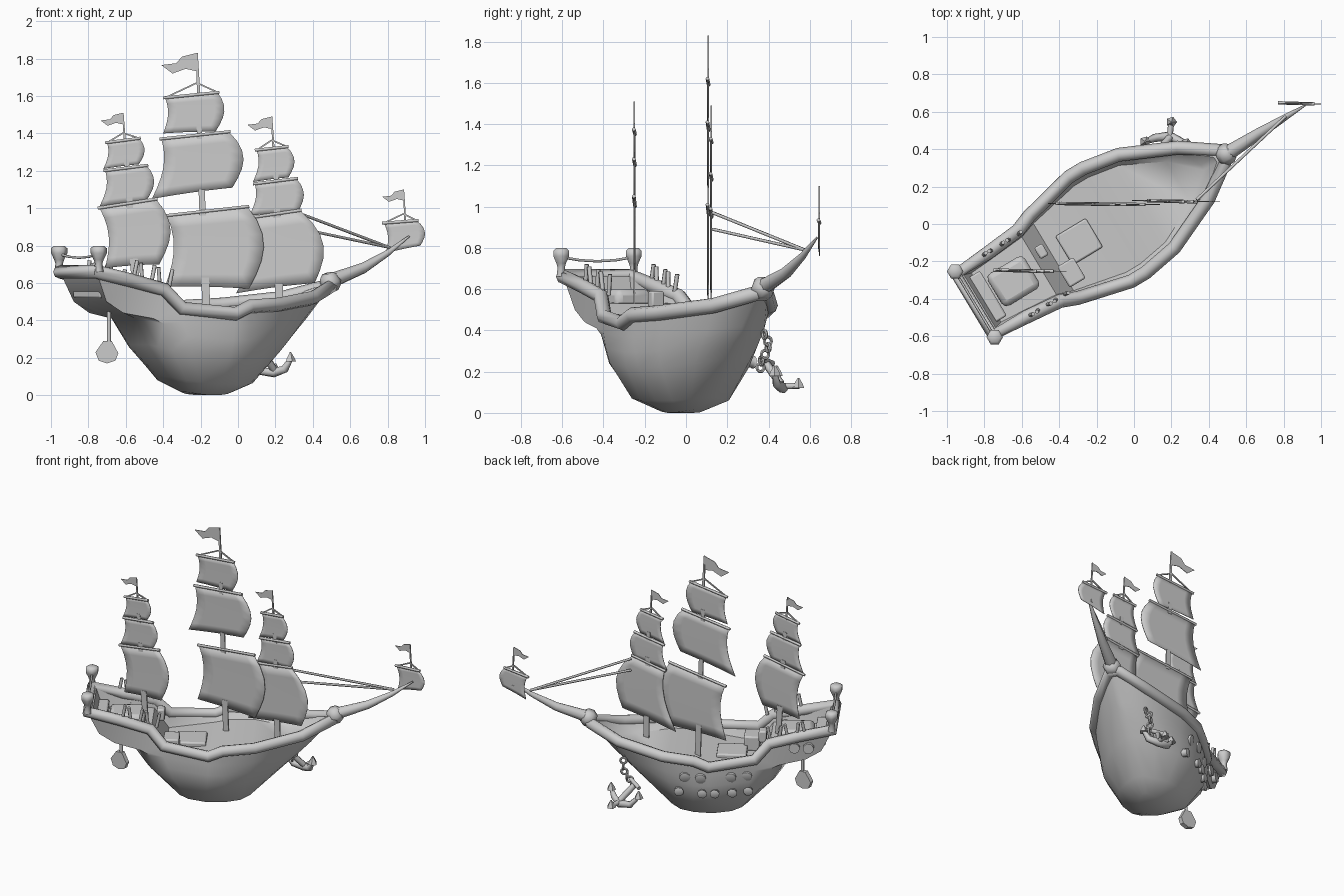
import bpy, math
from math import sin, cos, pi
from mathutils import Vector, Matrix

if "Cube" in bpy.data.objects:
    bpy.data.objects.remove(bpy.data.objects["Cube"])

A = math.radians(31)


def W(u, v, z):
    """Ship axes (u forward, v to port of the centreline) to world."""
    v += .07
    return Vector((u * cos(A) - v * sin(A), u * sin(A) + v * cos(A), z))


def smooth(o, angle=40):
    bpy.ops.object.select_all(action='DESELECT')
    o.select_set(True)
    bpy.context.view_layer.objects.active = o
    bpy.ops.object.shade_smooth_by_angle(angle=math.radians(angle))


def mesh(name, verts, faces, angle=None, thick=0):
    me = bpy.data.meshes.new(name)
    me.from_pydata([tuple(p) for p in verts], [], faces)
    o = bpy.data.objects.new(name, me)
    bpy.context.collection.objects.link(o)
    if thick:
        m = o.modifiers.new("thickness", 'SOLIDIFY')
        m.thickness, m.offset = thick, 0
    if angle:
        smooth(o, angle)
    return o


def tube(name, pts, r, closed=False, radii=None, res=1):
    cu = bpy.data.curves.new(name, 'CURVE')
    cu.dimensions = '3D'
    cu.bevel_depth, cu.bevel_resolution, cu.use_fill_caps = r, res, True
    s = cu.splines.new('POLY')
    s.points.add(len(pts) - 1)
    for i, p in enumerate(pts):
        s.points[i].co = (*p, 1)
        s.points[i].radius = radii[i] if radii else 1
    s.use_cyclic_u = closed
    o = bpy.data.objects.new(name, cu)
    bpy.context.collection.objects.link(o)
    bpy.ops.object.select_all(action='DESELECT')
    o.select_set(True)
    bpy.context.view_layer.objects.active = o
    bpy.ops.object.convert(target='MESH')
    smooth(bpy.context.object, 62)


def strip(name, a, b, w0, w1):
    """Flat spar in a plane facing -y, from a to b."""
    a, b = Vector(a), Vector(b)
    d = (b - a).normalized()
    p = Vector((-d.z, 0, d.x))
    mesh(name, [a - p * w0, b - p * w1, b + p * w1, a + p * w0], [(0, 1, 2, 3)], thick=.008)


def lathe(name, base, axis, profile, n=6):
    """Profile of (radius, distance along the axis) turned about an axis."""
    q = Vector((0, 0, 1)).rotation_difference(Vector(axis).normalized())
    vs = [Vector(base) + q @ Vector((r * cos(2 * pi * k / n), r * sin(2 * pi * k / n), h))
          for r, h in profile for k in range(n)]
    fs = [(j * n + k, j * n + (k + 1) % n, (j + 1) * n + (k + 1) % n, (j + 1) * n + k)
          for j in range(len(profile) - 1) for k in range(n)]
    fs += [tuple(range(n))[::-1], tuple(range(len(vs) - n, len(vs)))]
    return mesh(name, vs, fs, 62)


def box(name, u, v, z, su, sv, sz, bevel=.01):
    bpy.ops.mesh.primitive_cube_add(size=1)
    o = bpy.context.object
    o.name = name
    o.matrix_world = Matrix.Translation(W(u, v, z)) @ Matrix.Rotation(A, 4, 'Z')
    o.scale = (su, sv, sz)
    bpy.ops.object.transform_apply(location=False, rotation=False)
    b = o.modifiers.new("bevel", 'BEVEL')
    b.width, b.segments = bevel, 2
    smooth(o)


# Hull: nine stations from stern to bow, each given at several heights (u, half width, z)
low = [(-.42, .06, .10), (-.40, .11, .09), (-.37, .15, .08), (-.31, .19, .07), (-.19, .21, .06),
       (-.07, .20, .06), (.02, .16, .06), (.08, .09, .065), (.11, .03, .075)]
mid = [(-.58, .10, .27), (-.55, .15, .26), (-.49, .21, .24), (-.40, .26, .24), (-.18, .30, .22),
       (-.07, .295, .22), (.06, .25, .22), (.22, .15, .24), (.30, .03, .26)]
high = [(-.88, .17, .50), (-.78, .175, .44), (-.61, .21, .41), (-.46, .26, .39), (-.17, .32, .37),
        (-.08, .32, .37), (.11, .28, .38), (.35, .16, .40), (.46, .03, .42)]
top = [(-.955, .19, .66), (-.75, .20, .615), (-.55, .22, .565), (-.46, .255, .465), (-.17, .325, .435),
       (-.08, .325, .475), (.12, .29, .485), (.41, .16, .52), (.60, .03, .58)]
keel = [(-.15 + .55 * (u + .15), w * .35, .25 * (u + .15) ** 2) for u, w, z in low]
neck = [(-.67, .12, .41), (-.65, .16, .41), (-.55, .22, .38)]
neck += [((a[0] + b[0]) / 2, (a[1] + b[1]) / 2 + .006, (a[2] + b[2]) / 2) for a, b in zip(mid[3:], high[3:])]
inner = [(max(min(u, .55), -.92), max(w - .025, .015), z) for u, w, z in top]
deck = [(max(u * (.78 if u > 0 else 1), -.88), max(w * .86 - .01, .012), z)
        for (u, w, _), z in zip(top, (.54, .54, .53, .38, .40, .42, .44, .45, .48))]
rows = [keel, low, mid, neck, high, top, inner, deck]
n, m = len(top), len(rows)
vs = [W(r[i][0], s * r[i][1], r[i][2]) for s in (1, -1) for r in rows for i in range(n)]
L = lambda j, i: j * n + i
R = lambda j, i: (m + j) * n + i
fs = []
for j in range(m - 1):
    for i in range(n - 1):
        fs.append((L(j, i), L(j + 1, i), L(j + 1, i + 1), L(j, i + 1)))
        fs.append((R(j, i), R(j, i + 1), R(j + 1, i + 1), R(j + 1, i)))
    fs.append((L(j, 0), R(j, 0), R(j + 1, 0), L(j + 1, 0)))
    fs.append((L(j, n - 1), L(j + 1, n - 1), R(j + 1, n - 1), R(j, n - 1)))
for i in range(n - 1):
    fs.append((L(0, i), L(0, i + 1), R(0, i + 1), R(0, i)))
    fs.append((L(m - 1, i), R(m - 1, i), R(m - 1, i + 1), L(m - 1, i + 1)))
mesh("hull", vs, fs, 50)

# Gunwale rail around the top
ring = [W(u, w, z) for u, w, z in top] + [W(u, -w, z) for u, w, z in reversed(top)]
tube("gunwale_rail", ring, .037, closed=True, res=2)

# Deck fittings
box("main_hatch", -.30, 0, .395, .19, .18, .05)
box("steps", -.42, -.12, .43, .10, .13, .10)
box("wheel_stand", -.50, .06, .55, .05, .07, .08)
box("cabin_roof", -.71, .0, .55, .23, .20, .10, .03)
box("stern_bench", -.87, 0, .56, .07, .28, .08)

# Quarterdeck balusters and stern lanterns
for s in (1, -1):
    for k in range(5):
        u = -.78 + .055 * k + (.0 if s > 0 else .05)
        z = .65 - .012 * k
        tube("baluster", [W(u, s * .20, z - .03), W(u + (.02, -.012)[k % 2], s * .205, z + .07)], .011)
    lathe("stern_lantern", W(-.95, s * .205, .66), (0, 0, 1),
          [(.026, 0), (.02, .045), (.027, .065), (.044, .10), (.044, .125), (.03, .138)])
tube("stern_rope", [W(-.95, v, .735 + .5 * v * v) for v in (-.19, -.1, 0, .1, .19)], .007)

# Bowsprit
tube("bowsprit", [(.48, .365, .605), (.67, .485, .68), (.80, .565, .76), (.915, .635, .85)], .042,
     radii=[1, .7, .42, .12], res=2)
lathe("bow_knob", (.455, .35, .59), (.8, .48, .3), [(.035, 0), (.058, .03), (.058, .065), (.035, .095)])


def sail(y, xl, zl, xr, zr, bl, zbl, br, zbr):
    """A square sail that billows towards +x, hung from its yard."""
    N = 6
    bulge = .22 * (zl - zbl)
    v = []
    for j in range(N + 1):
        t = j / N
        for k in range(N + 1):
            s = k / N
            x = (xl + (xr - xl) * s) * (1 - t) + (bl + (br - bl) * s) * t
            z = (zl + (zr - zl) * s) * (1 - t) + (zbl + (zbr - zbl) * s) * t
            v.append((x + bulge * sin(pi * t ** .9) * (.5 + .5 * s),
                      y + .003 * (1 - 2 * s), z + .06 * bulge * t * sin(pi * s)))
    f = [(j * (N + 1) + k, j * (N + 1) + k + 1, (j + 1) * (N + 1) + k + 1, (j + 1) * (N + 1) + k)
         for j in range(N) for k in range(N)]
    mesh("sail", v, f, 40, .004)
    tube("yard", [(xl - .01, y + .003, zl), (xr + .01, y - .003, zr)], .009)


def flag(x, y, z0, z1, s):
    strip("flag_pole", (x + .01, y, z0), (x, y, z1), .009 * s, .005 * s)
    p = [(0, 0), (-.08, -.02), (-.11, -.055), (-.19, -.065), (-.13, -.11), (-.06, -.085), (.01, -.10)]
    mesh("flag", [(x + s * a, y, z1 + s * b) for a, b in p], [(0, 1, 5, 6), (1, 2, 4, 5), (2, 3, 4)], thick=.004)


# Masts: y, foot, head, flag (x, top, size), sails from the lowest up
rigs = [
    (.107, (-.165, .36), (-.215, 1.62), (-.22, 1.83, 1),
     [(-.38, .96, .05, 1.01, -.39, .58, .06, .57), (-.41, 1.37, -.05, 1.41, -.46, 1.05, -.03, 1.11),
      (-.39, 1.59, -.11, 1.62, -.40, 1.40, -.12, 1.41)]),
    (-.25, (-.54, .50), (-.605, 1.37), (-.615, 1.51, .63),
     [(-.74, 1.0, -.44, 1.05, -.71, .68, -.42, .70), (-.71, 1.20, -.49, 1.23, -.74, 1.01, -.49, 1.04),
      (-.70, 1.35, -.53, 1.375, -.72, 1.21, -.53, 1.235)]),
    (.122, (.225, .36), (.20, 1.33), (.18, 1.49, .68),
     [(.08, .95, .33, .99, -.01, .545, .41, .60), (.09, 1.13, .31, 1.16, .06, .96, .32, .98),
      (.10, 1.31, .26, 1.33, .08, 1.14, .27, 1.165)]),
    (.645, (.89, .83), (.89, .94), (.885, 1.10, .6), [(.78, .92, .955, .935, .79, .76, .975, .80)])]
for y, foot, head, fl, sails in rigs:
    # Mast shows only below each sail, up to the sail's lower edge
    r = .021 if len(sails) > 1 else .008
    spans = [(foot[1], sails[0][5] + .05)]
    spans += [(lo[1], up[5] + .05) for lo, up in zip(sails, sails[1:])]
    for z0, z1 in spans:
        x0, x1 = [foot[0] + (head[0] - foot[0]) * (z - foot[1]) / (head[1] - foot[1]) for z in (z0, z1)]
        strip("mast", (x0, y, z0), (x1, y, z1), r, r)
        r *= .8
    for s in sails:
        sail(y, *s)
    flag(fl[0], y, head[1] - .02, fl[1], fl[2])
    xl, zl, xr, zr = sails[-1][:4]
    for x, z in ((xl, zl), (xr, zr)):
        strip("yard_sling", (x, y, z), (fl[0], y, head[1] + .05 * fl[2]), .004, .004)

# Forestays
for z in (.97, .89):
    tube("forestay", [(.335, .13, z), (.81, .575, .79)], .008)

# Steering oar under the stern
tube("oar_shaft", [(-.69, -.31, .46), (-.69, -.31, .26)], .011)
mesh("oar_blade", [(x - .70, -.31, z) for x, z in
                   [(-.02, .29), (.025, .29), (.06, .225), (.045, .185), (0, .17), (-.045, .185), (-.062, .23)]],
     [tuple(range(7))], thick=.03)

# Portholes and cannons on the port side
side = (W(0, 1, 0) - W(0, 0, 0)).normalized()
for u, w in [(-.02, .295), (-.12, .31), (-.31, .28), (-.41, .255)]:
    lathe("porthole", W(u, w, .355), side - Vector((0, 0, .25)), [(.036, 0), (.036, .018), (.025, .022)], 10)
for u, w in [(.02, .27), (-.13, .295), (-.21, .29), (-.32, .27), (-.42, .235)]:
    lathe("cannon", W(u, w - .02, .25), side - Vector((0, 0, .1)), [(.030, 0), (.026, .04), (.032, .05), (.022, .055)], 8)
for u in (-.80, -.71):
    lathe("stern_porthole", W(u, .17, .53), side, [(.036, 0), (.036, .04)], 8)

# Anchor and chain at the port bow
for k in range(6):
    t = k / 5
    bpy.ops.mesh.primitive_torus_add(location=(.22 - .05 * t, .38 + .02 * sin(5 * t), .38 - .16 * t), major_radius=.02,
                                     minor_radius=.008, major_segments=10, minor_segments=6,
                                     rotation=(pi / 2, 0, pi / 2 * (k % 2) + .5))
    bpy.context.object.name = "chain_link"
    smooth(bpy.context.object)
tube("anchor_shank", [(.12, .38, .25), (.19, .46, .14)], .02)
tube("anchor_stock", [(.07, .42, .24), (.17, .37, .26)], .014)
tube("anchor_arms", [(.06, .44, .19), (.11, .46, .13), (.19, .47, .12), (.25, .44, .14), (.28, .43, .19)], .022,
     radii=[.6, 1, 1.2, 1, .6])
tube("anchor_crown", [(.19, .46, .13), (.20, .55, .13)], .016)
for p in [(.06, .44, .18), (.28, .43, .18), (.20, .545, .12)]:
    lathe("anchor_fluke", p, (0, 0, 1), [(.03, 0), (.022, .02), (.004, .05)], 5)
